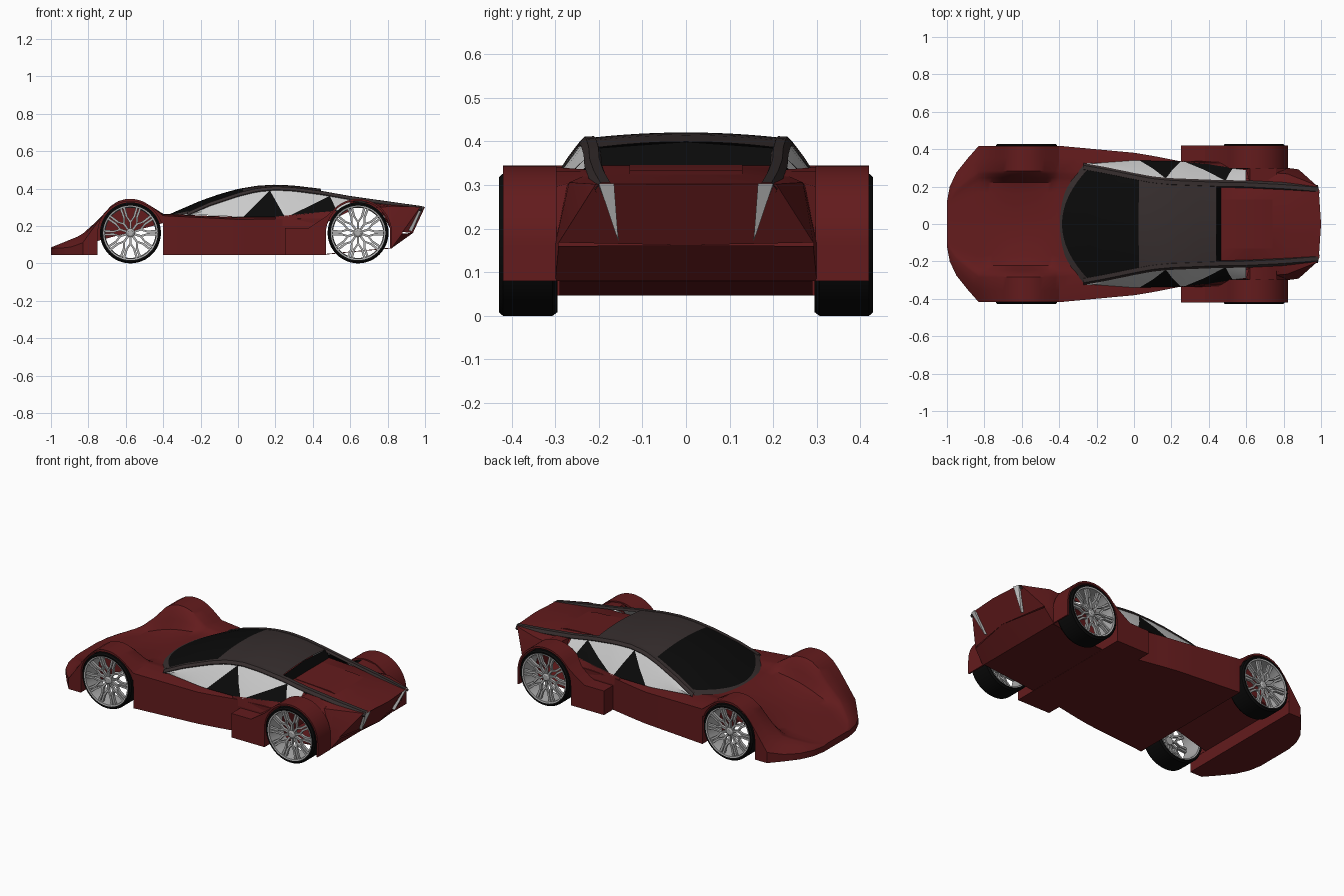
import bpy, bmesh
from math import sin, cos, pi, radians

if "Cube" in bpy.data.objects:
    bpy.data.objects.remove(bpy.data.objects["Cube"])

COL = {"red": (.125, .011, .012, 1), "roof": (.037, .027, .027, 1), "black": (.003, .003, .003, 1),
       "light": (.58, .58, .58, 1), "rim": (.42, .42, .42, 1)}
MATS = {}
for k, c in COL.items():
    MATS[k] = bpy.data.materials.new(k)
    MATS[k].diffuse_color = c


def make(name, verts, faces, col=None, angle=30):
    bm = bmesh.new()
    vs = [bm.verts.new(v) for v in verts]
    for f in faces:
        bm.faces.new([vs[i] for i in f])
    bmesh.ops.remove_doubles(bm, verts=bm.verts, dist=1e-5)
    bmesh.ops.recalc_face_normals(bm, faces=bm.faces)
    me = bpy.data.meshes.new(name)
    bm.to_mesh(me)
    bm.free()
    ob = bpy.data.objects.new(name, me)
    bpy.context.collection.objects.link(ob)
    if col:
        me.materials.append(MATS[col])
        smooth(ob, angle)
    return ob


def smooth(ob, angle=30):
    bpy.ops.object.select_all(action='DESELECT')
    ob.select_set(True)
    bpy.context.view_layer.objects.active = ob
    bpy.ops.object.shade_smooth_by_angle(angle=radians(angle))


def tab(table, x):
    """Linear look-up; rows are (x, a, b...)"""
    for p, q in zip(table, table[1:]):
        if x <= q[0]:
            break
    t = max(0, min(1, (x - p[0]) / (q[0] - p[0])))
    r = [a + (b - a) * t for a, b in zip(p[1:], q[1:])]
    return r[0] if len(r) == 1 else r


def grid(name, rows, col, angle=30):
    n = len(rows[0])
    faces = [(i*n+j, i*n+j+1, (i+1)*n+j+1, (i+1)*n+j) for i in range(len(rows)-1) for j in range(n-1)]
    return make(name, [p for r in rows for p in r], faces, col, angle)


def loft(name, halves, col):
    """Closed loft through half sections that start and end on the centre plane"""
    rings = [h + [(x, -y, z) for x, y, z in h[-2:0:-1]] for h in halves]
    n, m = len(rings[0]), len(rings)
    faces = [(i*n+j, i*n+(j+1) % n, (i+1)*n+(j+1) % n, (i+1)*n+j) for i in range(m-1) for j in range(n)]
    faces += [range(n), range((m-1)*n, m*n)]
    return make(name, [p for r in rings for p in r], faces, col)


def prism(name, prof, y0, y1, col=None):
    n = len(prof)
    v = [(x, y, z) for y in (y0, y1) for x, z in prof]
    return make(name, v, [range(n), range(n, 2*n)] + [(i, (i+1) % n, n+(i+1) % n, n+i) for i in range(n)], col)


def cut(ob, cutter):
    cutter.hide_render = True
    m = ob.modifiers.new("cut", 'BOOLEAN')
    m.operation, m.solver, m.object = 'DIFFERENCE', 'EXACT', cutter
    bpy.context.view_layer.objects.active = ob
    bpy.ops.object.modifier_apply(modifier=m.name)
    bpy.data.objects.remove(cutter)


def arc(cx, cz, rx, rz, a0, a1, n=24):
    return [(cx + rx*cos(radians(a0+(a1-a0)*i/n)), cz + rz*sin(radians(a0+(a1-a0)*i/n))) for i in range(n+1)]


FX, RX, WZ = -.575, .642, .163

# Front and middle body: nose, hood, front fenders, sills
WID = [(-1, .12), (-.985, .2), (-.95, .275), (-.89, .35), (-.83, .418), (-.4, .418), (.03, .378), (.25, .335), (.47, .33)]
MID = [(-1, .085), (-.85, .13), (-.6, .205), (-.4, .25), (-.2, .245), (.47, .245)]
CROWN = [(-1, .085), (-.84, .15), (-.75, .23), (-.68, .307), (-.64, .333), (-.6, .344), (-.575, .345), (-.55, .344),
         (-.51, .333), (-.46, .303), (-.4, .265), (-.25, .258), (0, .248), (.47, .25)]
EDGE = [(-1, .08), (-.9, .085), (-.83, .11), (-.75, .222), (-.72, .262), (-.68, .306), (-.64, .332), (-.6, .344),
        (-.55, .344), (-.51, .333), (-.46, .302), (-.4, .255), (0, .235), (.47, .24)]
xs = [-1, -.985, -.965, -.95, -.92, -.89, -.86, -.83] + [-.8 + .02*i for i in range(21)] + [-.3, -.2, -.1, 0, .1, .25, .47]
secs = []
for x in xs:
    w, c, f, e = tab(WID, x), tab(MID, x), tab(CROWN, x), tab(EDGE, x)
    d = f - c
    secs.append([(x, 0, c), (x, .4*w, c), (x, .53*w, c+.12*d), (x, .59*w, c+.5*d), (x, .64*w, c+.88*d),
                 (x, .68*w, f), (x, .85*w, f+(e-f)*.3), (x, w, e), (x, w, .046), (x, 0, .046)])
body = loft("front_body", secs, "red")
for s in (-1, 1):
    cut(body, prism("cutter", [(-.402, -.1)] + arc(FX, WZ, .174, .169, 0, 180) + [(-.749, -.1)], s*.289, s*.5))
cut(body, prism("cutter", [(-.75, -.1), (-.75, .12), (-.402, .215), (-.402, -.1)], -.5, .5))
smooth(body)

# Rear body: deck and tapered tail, open between the rear wheels above a thin floor
rear = loft("rear_body", [
    [(.4, 0, .348), (.4, .2, .348), (.4, .295, .26), (.4, .32, .165), (.4, .32, .046), (.4, 0, .046)],
    [(.6, 0, .336), (.6, .2, .336), (.6, .285, .282), (.6, .31, .165), (.6, .31, .06), (.6, 0, .06)],
    [(.82, 0, .318), (.82, .19, .318), (.82, .268, .306), (.82, .3, .165), (.82, .3, .08), (.82, 0, .08)],
    [(1, 0, .302), (.988, .18, .302), (.975, .207, .302), (.88, .292, .168), (.88, .292, .16), (.935, 0, .162)]], "red")
cut(rear, prism("cutter", [(.82, -.1)] + arc(RX, WZ, .174, .148, 0, 180) + [(.47, -.1)], -.5, .5))
smooth(rear)
prism("rear_floor", [(.46, .046), (.82, .08), (.82, .084), (.46, .05)], -.29, .29, "red")
prism("engine_cover", [(.47, .33), (.47, .346), (.7, .334), (.76, .32)], -.13, .13, "red")

# Shoulder between side window and rear fender: x, inner y z, outer y z
SHOULDER = [(.2, .338, .25, .338, .2), (.4, .319, .27, .335, .2), (.5, .303, .279, .33, .23), (.6, .287, .287, .303, .28),
            (.62, .22, .335, .303, .341), (.7, .21, .33, .303, .331), (.76, .2, .323, .303, .295), (.82, .2, .315, .303, .17)]

# Rear fenders with side intakes, shoulders, tail light strips
for s, side in ((-1, "right"), (1, "left")):
    prism("rear_fender_" + side, [(.25, .046), (.25, .19), (.38, .19), (.47, .25)]
          + arc(RX, WZ, .181, .182, 140, 0) + [(.823, .08), (.814, .08)]
          + arc(RX, WZ, .172, .171, 0, 180) + [(.47, .046)], s*.297, s*.42, "red")
    grid("rear_shoulder_" + side, [[(x, s*a, b), (x, s*c, d)] for x, a, b, c, d in SHOULDER], "red")
    make("tail_light_" + side, [(.995, s*.165, .303), (.986, s*.2, .303), (.93, s*.155, .17),
                                (.96, s*.165, .29), (.955, s*.2, .29), (.9, s*.155, .18)],
         [(0, 1, 2), (3, 4, 5), (0, 1, 4, 3), (1, 2, 5, 4), (2, 0, 3, 5)], "light")

# Roof edge and belt line: x, y, z
TOP = [(-.27, .308, .272), (-.15, .286, .325), (0, .255, .375), (.1, .236, .4), (.2, .227, .409), (.3, .223, .404),
       (.45, .217, .384), (.6, .215, .357), (.8, .205, .329), (.985, .19, .303)]
BELT = [(-.25, .322, .262), (0, .34, .249), (.25, .335, .249), (.4, .32, .268), (.6, .289, .285)]
RIDGE = [(-.41, .243), (-.385, .255), (-.2, .335), (-.1, .37), (0, .398), (.1, .415), (.2, .421), (.3, .416), (.45, .398)]


def canopy(name, x0, x1, n, col):
    rows = []
    for i in range(n+1):
        x = x0 + (x1-x0)*i/n
        off = .14*max(0, min(1, (.03-x)/.41))
        ey, ez = tab(TOP, x+off)
        if x < -.39:
            ey += .012
            ez -= .01
        r = tab(RIDGE, x)
        rows.append([(x+off*v*v, v*(ey-.008), ez+(r-ez)*(1-v*v)) for v in [k/8-1 for k in range(17)]])
    return grid(name, rows, col)


canopy("windshield_frame", -.412, -.385, 1, "roof")
canopy("windshield", -.385, .025, 12, "black")
canopy("roof", .025, .44, 10, "roof")
grid("rear_window", [[(.44, -.211, .384), (.44, 0, .399), (.44, .211, .384)],
                     [(.465, -.2, .343), (.465, 0, .345), (.465, .2, .343)]], "black")

# Side rails and side window panes (top start, top end, bottom start, bottom end)
PANES = [(-.25, .17, -.25, .03, "light"), (.17, .17, .03, .25, "black"), (.17, .49, .25, .27, "light"),
         (.49, .49, .27, .53, "black"), (.49, .6, .53, .6, "light")]
for s, side in ((-1, "right"), (1, "left")):
    rows = []
    for i in range(33):
        x = -.27 + 1.255*i/32
        y, z = tab(TOP, x)
        rows.append([(x, s*(y-.022), z-.01), (x, s*(y-.016), z+.003), (x, s*(y+.006), z+.002),
                     (x, s*(y+.018), z-.014), (x, s*(y+.014), z-.024)])
    grid("roof_rail_" + side, rows, "roof")
    for k, (a, b, c, d, col) in enumerate(PANES):
        rows = []
        for i in range(9):
            xt, xb = a+(b-a)*i/8, c+(d-c)*i/8
            y, z = tab(TOP, xt)
            yb, zb = tab(BELT, xb)
            yt, zt = y+.014, max(z-.016, .258)
            rows.append([(xt, s*yt, zt), ((xt+xb)/2, s*((yt+yb)/2+.006), (zt+zb)/2), (xb, s*yb, zb)])
        if a == b:
            v = [rows[0][0]] + [p for r in rows for p in r[1:]]
            f = [(0, 1+2*i, 3+2*i) for i in range(8)] + [(1+2*i, 2+2*i, 4+2*i, 3+2*i) for i in range(8)]
            make(f"side_pane_{side}_{k}", v, f, col)
        else:
            grid(f"side_pane_{side}_{k}", rows, col)


# Wheels: tyre, rim barrel, hub and ten forked spokes
def lathe(name, prof, cx, s, col, n=48):
    rows = [[(cx+r*cos(2*pi*i/n), s*y, WZ+r*sin(2*pi*i/n)) for r, y in prof + prof[:1]] for i in range(n+1)]
    return grid(name, rows, col, 35)


def spokes(name, cx, s):
    v, f = [], []

    def beam(r0, a0, r1, a1, w, ya, yb):
        p, q = (r0*cos(a0), r0*sin(a0)), (r1*cos(a1), r1*sin(a1))
        dx, dz = q[0]-p[0], q[1]-p[1]
        k = w / (2*(dx*dx+dz*dz)**.5)
        b = len(v)
        for (x, z), y in ((p, ya), (q, yb)):
            for e, dy in ((1, 0), (-1, 0), (-1, -.016), (1, -.016)):
                v.append((cx+x-dz*k*e, s*(y+dy), WZ+z+dx*k*e))
        for q4 in ((0, 1, 2, 3), (4, 5, 6, 7), (0, 1, 5, 4), (1, 2, 6, 5), (2, 3, 7, 6), (3, 0, 4, 7)):
            f.append([b+i for i in q4])
    for i in range(10):
        a = 2*pi*(i+.5)/10
        beam(.015, a, .06, a, .012, .408, .412)
        for e in (-1, 1):
            beam(.057, a, .09, a+e*.23, .01, .412, .418)
            beam(.088, a+e*.23, .141, a+e*.25, .012, .418, .422)
    make(name, v, f, "rim")


for cx, pos in ((FX, "front"), (RX, "rear")):
    for s, side in ((-1, "right"), (1, "left")):
        tag = f"{pos}_{side}"
        lathe("tyre_" + tag, [(.144, .3), (.155, .295), (.163, .306), (.163, .42), (.155, .429), (.144, .427)], cx, s, "black")
        lathe("rim_" + tag, [(.146, .299), (.139, .3), (.134, .36), (.138, .426), (.146, .428)], cx, s, "rim")
        lathe("hub_" + tag, [(.0005, .415), (.014, .415), (.024, .408), (.024, .385), (.0005, .385)], cx, s, "rim", 20)
        spokes("spokes_" + tag, cx, s)

for m in bpy.data.materials:
    if m.users and not m.is_grease_pencil:
        m.use_nodes = True
        m.node_tree.nodes["Principled BSDF"].inputs["Base Color"].default_value = m.diffuse_color
